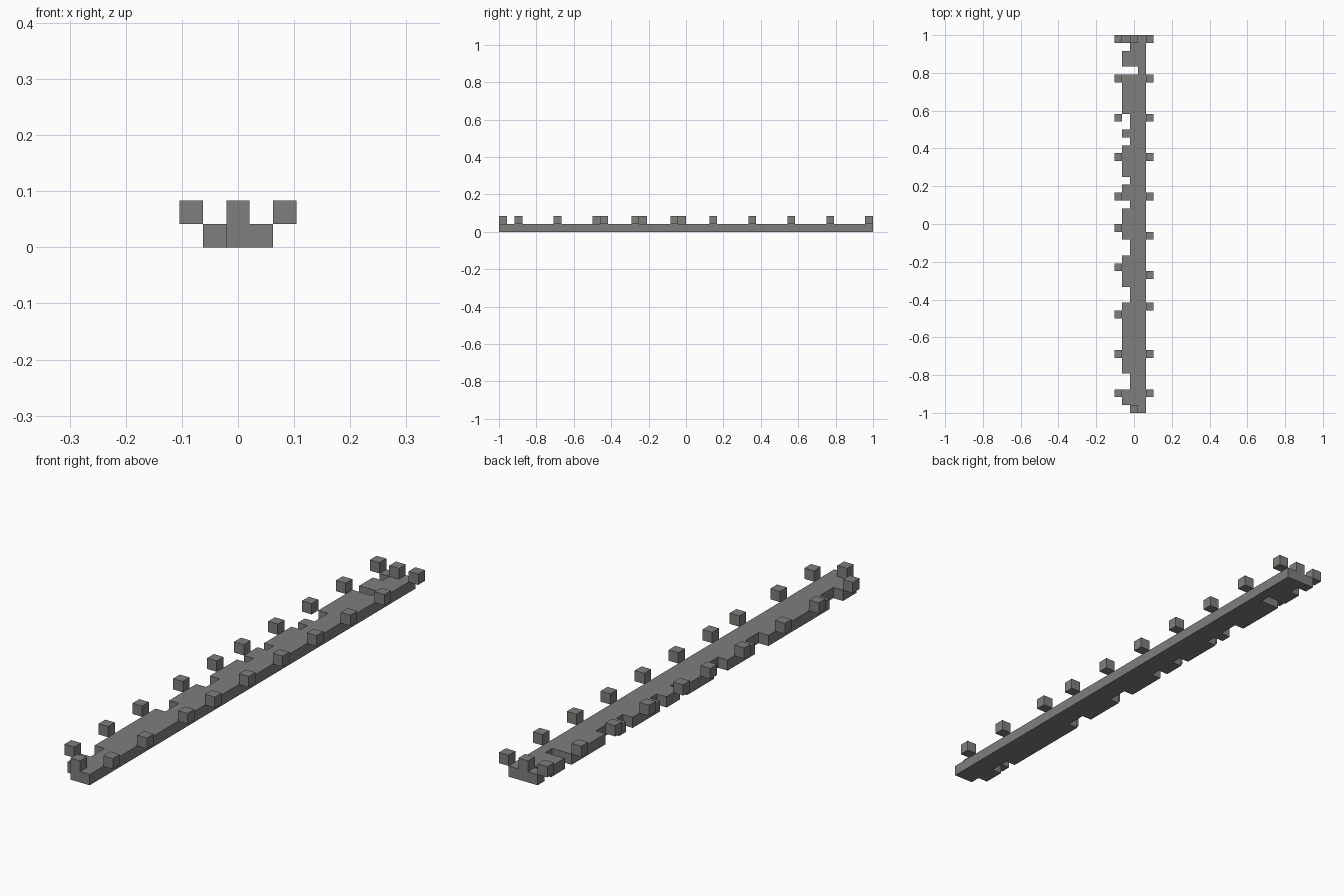
import bpy
import bmesh
from mathutils import Matrix

cube = bpy.data.objects.get("Cube")
if cube:
    bpy.data.objects.remove(cube)

ROWS = 48
U = 2 / ROWS  # edge of one block

stone = bpy.data.materials.new("stone grey")
stone.use_nodes = True
colour = (0.21, 0.21, 0.2, 1)
stone.diffuse_color = colour
stone.node_tree.nodes["Principled BSDF"].inputs["Base Color"].default_value = colour


def add_object(name, bm):
    bmesh.ops.recalc_face_normals(bm, faces=bm.faces)
    mesh = bpy.data.meshes.new(name)
    bm.to_mesh(mesh)
    bm.free()
    mesh.materials.append(stone)
    obj = bpy.data.objects.new(name, mesh)
    bpy.context.collection.objects.link(obj)


def row_y(row):
    """Back edge of a row, counted from the back end."""
    return 1 - row * U


# Walkway slab: straight left edge, crumbled right edge
missing = {1, 10, 11, 13, 18, 21, 26, 27, 32, 33, 43, 44, 47}
deep_notch = 4


def right_edge(row):
    if row == deep_notch:
        return 0.5 * U
    return -0.5 * U if row in missing else -1.5 * U


outline = [(1.5 * U, -1), (1.5 * U, 1), (right_edge(0), 1)]
for row in range(1, ROWS):
    before, after = right_edge(row - 1), right_edge(row)
    if before != after:
        outline += [(before, row_y(row)), (after, row_y(row))]
outline.append((right_edge(ROWS - 1), -1))

bm = bmesh.new()
base = bm.faces.new([bm.verts.new((x, y, 0)) for x, y in outline])
top = bmesh.ops.extrude_face_region(bm, geom=[base])
bmesh.ops.translate(bm, vec=(0, 0, U),
                    verts=[v for v in top["geom"] if isinstance(v, bmesh.types.BMVert)])
add_object("walkway_slab", bm)


# Rows of single blocks standing one level above the slab
def add_blocks(name, column, rows):
    bm = bmesh.new()
    for row in rows:
        place = Matrix.Translation((column * U, row_y(row + 0.5), 1.5 * U))
        bmesh.ops.create_cube(bm, size=U, matrix=place)
    add_object(name, bm)


add_blocks("right_parapet_blocks", -2, (0, 5, 10, 15, 20, 24, 29, 35, 40, 45))
add_blocks("left_parapet_blocks", 2, (0, 5, 10, 15, 20, 25, 30, 34, 40, 45))
add_blocks("end_blocks", 0, (0, ROWS - 1))
